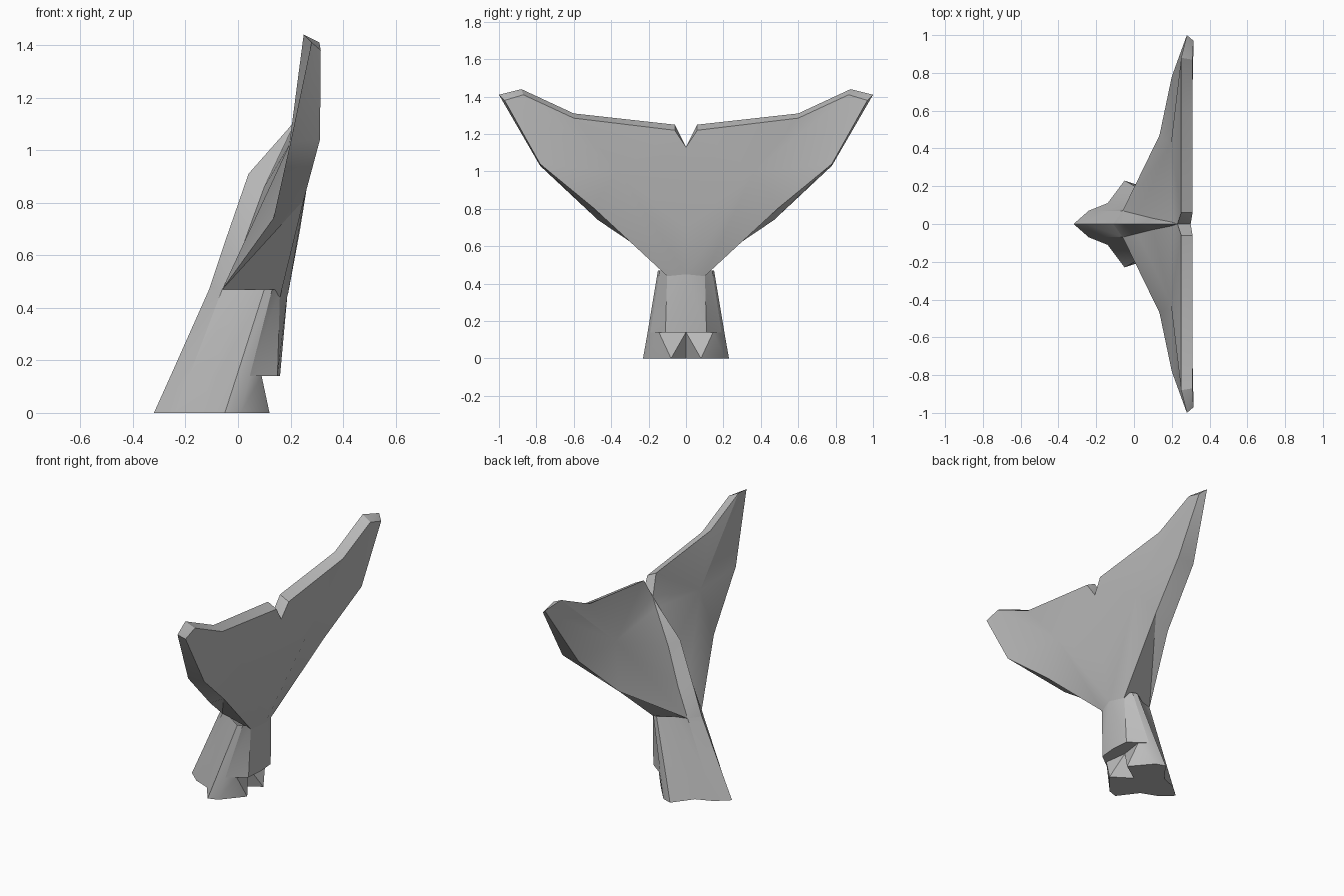
import bpy
import math

cube = bpy.data.objects.get("Cube")
if cube:
    bpy.data.objects.remove(cube, do_unlink=True)

grey = bpy.data.materials.new("stone grey")
grey.use_nodes = True
COLOUR = (0.5, 0.5, 0.5, 1)
grey.diffuse_color = COLOUR
grey.node_tree.nodes["Principled BSDF"].inputs["Base Color"].default_value = COLOUR


class Half:
    """Collects faces of the +y half of a part, then mirrors them."""

    def __init__(self):
        self.verts, self.faces = [], []

    def face(self, *points):
        start = len(self.verts)
        self.verts += points
        self.faces.append(range(start, start + len(points)))

    def strip(self, a, b):
        for i in range(len(a) - 1):
            for tri in ((a[i], a[i + 1], b[i + 1]), (a[i], b[i + 1], b[i])):
                if len(set(tri)) == 3:
                    self.face(*tri)

    def fan(self, centre, loop):
        for p, q in zip(loop, loop[1:] + loop[:1]):
            self.face(centre, p, q)

    def build(self, name):
        import bmesh
        mesh = bpy.data.meshes.new(name)
        mesh.from_pydata(self.verts, [], [list(f) for f in self.faces])
        bm = bmesh.new()
        bm.from_mesh(mesh)
        mirrored = bmesh.ops.duplicate(bm, geom=bm.verts[:] + bm.faces[:])["geom"]
        for v in mirrored:
            if isinstance(v, bmesh.types.BMVert):
                v.co.y = -v.co.y
        bmesh.ops.remove_doubles(bm, verts=bm.verts[:], dist=0.0005)
        bmesh.ops.recalc_face_normals(bm, faces=bm.faces[:])
        bm.to_mesh(mesh)
        bm.free()
        mesh.materials.append(grey)
        obj = bpy.data.objects.new(name, mesh)
        bpy.context.collection.objects.link(obj)
        bpy.ops.object.select_all(action="DESELECT")
        obj.select_set(True)
        bpy.context.view_layer.objects.active = obj
        bpy.ops.object.shade_smooth_by_angle(angle=math.radians(28))
        return obj


def ring(z, *points):
    return [(x, y, z) for x, y in points]


# Stem: half sections from the back ridge round to the front centre
base = ring(0, (-.32, 0), (-.24, .07), (-.14, .11), (-.05, .23), (.01, .21), (.12, .08), (0, 0))
side = [(-.257, 0), (-.186, .07), (-.1, .105), (-.005, .205), (.045, .19)]
under_ledge = ring(.14, *side, (.09, .145), (.07, 0))
over_ledge = ring(.14, *side, (.15, .11), (.16, 0))
neck = ring(.47, (-.11, 0), (-.06, .07), (.01, .09), (.1, .15), (.13, .14), (.16, .1), (.19, 0))
stem = Half()
for low, high in ((base, under_ledge), (under_ledge, over_ledge), (over_ledge, neck)):
    stem.strip(low, high)
stem.fan((-.1, 0, 0), base[:-1] + [base[-1]])
stem.build("tail_stem")

# Flukes: broad face, back face, rim between them and the central ridge
broad_rim = [(.3, 0, 1.13), (.31, .06, 1.22), (.31, .6, 1.285), (.31, .87, 1.41),
             (.315, .97, 1.38), (.312, .78, 1.04), (.25, .5, .81), (.16, .1, .44)]
back_rim = [(.23, 0, 1.13), (.25, .06, 1.25), (.25, .6, 1.31), (.25, .88, 1.44),
            (.28, 1, 1.41), (.2, .78, 1.03), (.135, .47, .74), (-.06, .07, .47)]
crease = [back_rim[-1], (.02, .05, .64), (.1, .03, .86), (.2, .01, 1.07), back_rim[0]]
ridge = [(-.11, 0, .47), (-.05, 0, .65), (.04, 0, .91), (.19, 0, 1.08), back_rim[0]]
flukes = Half()
flukes.fan((.285, .36, 1.0), broad_rim + [(.19, 0, .45), (.235, 0, .69)])
flukes.fan((.195, .42, 1.02), back_rim + crease[1:-1])
flukes.strip(broad_rim, back_rim)
flukes.strip(crease, ridge)
flukes.build("tail_flukes")
